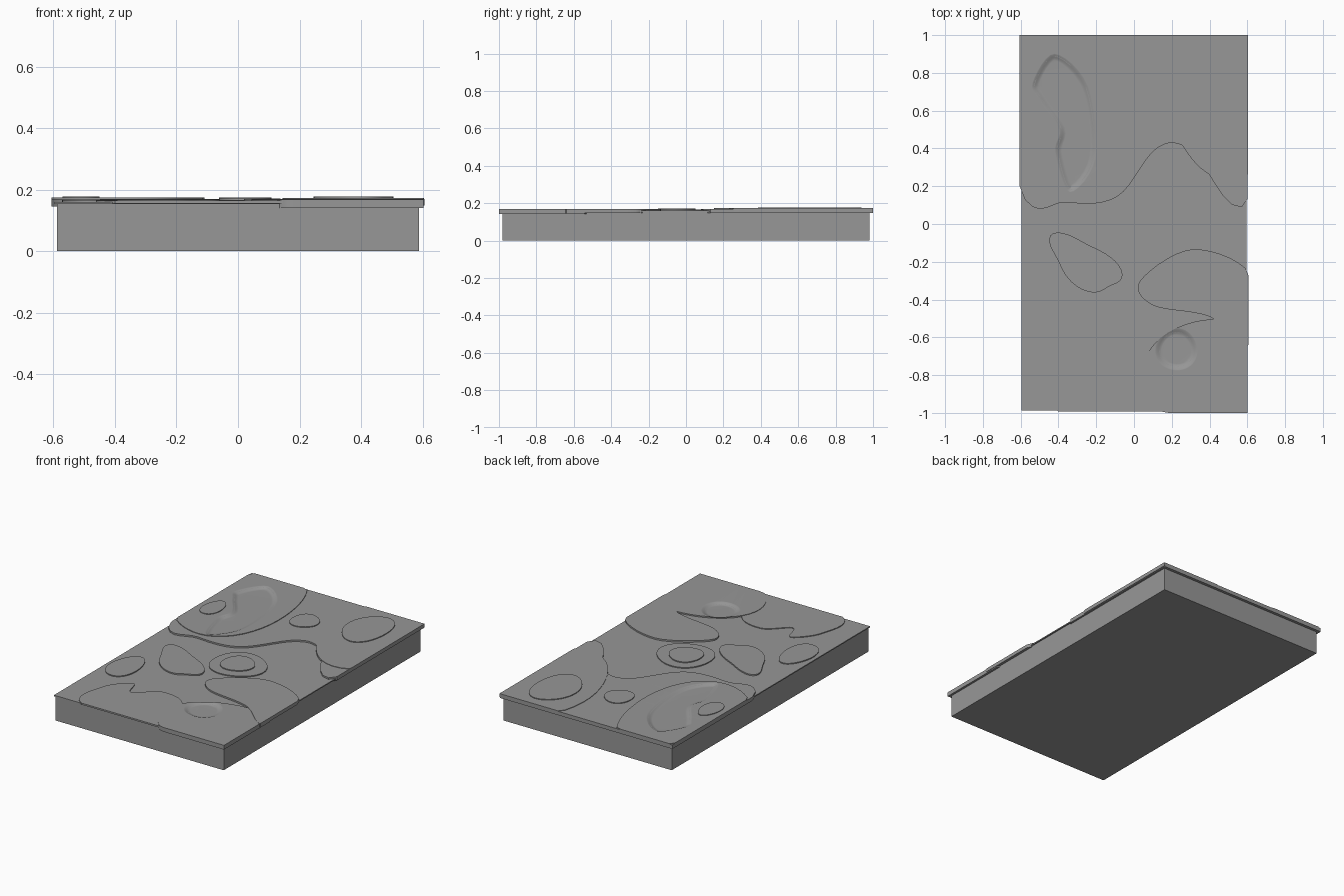
import bpy, bmesh
from math import sin, cos, pi, radians
from mathutils import Vector

if "Cube" in bpy.data.objects:
    bpy.data.objects.remove(bpy.data.objects["Cube"])

stone_mat = bpy.data.materials.new("dark_stone")
stone_mat.diffuse_color = (0.31, 0.31, 0.31, 1)
stone_mat.use_nodes = True
stone_mat.node_tree.nodes["Principled BSDF"].inputs["Base Color"].default_value = stone_mat.diffuse_color


def clip(o, left, right, front):
    """Clamp an outline to the slab rectangle and drop repeated points."""
    out = []
    for p in o:
        q = Vector((max(left, min(right, p.x)), max(front, min(1.0, p.y))))
        if not out or (q - out[-1]).length > 1e-4:
            out.append(q)
    if (out[0] - out[-1]).length < 1e-4:
        out.pop()
    return out


def blob(x, y, rx, ry, turn=0, wobble=0.04, n=44):
    """Slightly irregular ellipse."""
    o = []
    for i in range(n):
        t = 2 * pi * i / n
        r = 1 + wobble * cos(3 * t + x * 9)
        u, v, a = rx * r * cos(t), ry * r * sin(t), radians(turn)
        o.append(Vector((x + u * cos(a) - v * sin(a), y + u * sin(a) + v * cos(a))))
    return o


def spline(pts, n=7):
    """Closed smooth curve through the points."""
    o, m = [], len(pts)
    for i in range(m):
        a, b, c, d = [Vector(pts[(i + k) % m]) for k in (-1, 0, 1, 2)]
        for s in range(n):
            t = s / n
            o.append(0.5 * (2 * b + (c - a) * t + (2 * a - 5 * b + 4 * c - d) * t * t
                            + (3 * b - a - 3 * c + d) * t ** 3))
    return o


def inset(o, d):
    """Move each point of an outline inward by d."""
    sgn = 1 if sum(o[i - 1].cross(o[i]) for i in range(len(o))) > 0 else -1
    res = []
    for i, p in enumerate(o):
        t = (o[(i + 1) % len(o)] - o[i - 1]).normalized()
        res.append(p + sgn * d * Vector((-t.y, t.x)))
    return res


def loft(name, loops):
    """Solid through stacked loops of (outline, z), capped at both ends."""
    bm = bmesh.new()
    rings = [[bm.verts.new((p.x, p.y, z)) for p in o] for o, z in loops]
    n = len(rings[0])
    for lo, hi in zip(rings, rings[1:]):
        for i in range(n):
            j = (i + 1) % n
            bm.faces.new((lo[i], lo[j], hi[j], hi[i]))
    bm.faces.new(rings[0][::-1])
    bm.faces.new(rings[-1])
    bmesh.ops.triangulate(bm, faces=[f for f in bm.faces if len(f.verts) > 4])
    bmesh.ops.recalc_face_normals(bm, faces=bm.faces)
    me = bpy.data.meshes.new(name)
    bm.to_mesh(me)
    bm.free()
    me.materials.append(stone_mat)
    ob = bpy.data.objects.new(name, me)
    bpy.context.collection.objects.link(ob)
    return ob


def plate(name, o, z0, z1, left=-0.605, right=0.6, front=-1.0):
    o = clip(o, left, right, front)
    return loft(name, [(o, z0), (o, z1)])


def box(name, hx, hy, z0, z1):
    o = [Vector((hx * a, hy * b)) for a, b in ((-1, -1), (1, -1), (1, 1), (-1, 1))]
    return loft(name, [(o, z0), (o, z1)])


# Slab body and thin lip
slab = [box("slab_body", 0.588, 0.982, 0, 0.155),
        box("slab_lip", 0.596, 0.987, 0.153, 0.160)]

# Wide plates with winding edges that run off the slab
back_edge = [(-.62, .2), (-.36, .115), (-.09, .144), (.12, .4), (.3, .395), (.62, .13),
             (1, 1.4), (-1, 1.4)]
front_edge = [(-.4, -1), (-.43, -.75), (-.31, -.6), (-.25, -.71), (-.1, -.6), (.1, -.7),
              (.2, -1.2)]
right_edge = [(.62, -.27), (.31, -.134), (.033, -.3), (.1, -.43), (.4, -.49), (.62, -.64)]
slab += [
    plate("back_plate", spline(back_edge), .146, .170),
    plate("front_plate", spline(front_edge), .155, .165, front=-.993),
    plate("right_plate", spline(right_edge), .148, .170, right=.605),
    plate("upper_left_plate", blob(-.42, .62, .32, .48), .15, .174),
    plate("upper_right_plate", blob(.5, .75, .35, .5), .15, .173, right=.604),
    plate("corner_plate", blob(.42, -.8, .37, .3, 0, .02), .141, .168, right=.602),
    plate("middle_plate", blob(.04, -.05, .17, .16), .155, .166),
]

# Small raised stones
stones = [
    plate("back_right_stone", blob(.38, .75, .13, .19), .155, .178),
    plate("back_middle_stone", blob(.02, .64, .085, .09), .155, .175),
    plate("back_left_stone", blob(-.51, .48, .06, .1), .155, .178),
    plate("left_stone", blob(-.48, -.44, .09, .15), .155, .166),
    plate("kidney_stone", blob(-.26, -.21, .21, .11, -35, .14), .155, .168),
    plate("middle_stone", blob(.035, -.05, .1, .1), .155, .172),
]

# Shallow rounded hollows: a round one and a long ear-shaped one
ear = [(-.54, .75), (-.42, .905), (-.24, .73), (-.2, .35), (-.34, .165), (-.42, .38),
       (-.4, .5), (-.5, .65)]
for o, top in ((blob(.225, -.665, .115, .115, 0, .02), .168), (spline(ear, 6), .174)):
    depth = 0.012
    steps = [(0, .2), (0, top + .0005)]
    for k in range(1, 7):
        s = k / 6
        steps.append((.038 * s, top - depth * s * s * (3 - 2 * s)))
    cutter = loft("hollow_cutter", [(inset(o, d), z) for d, z in steps[::-1]])
    cutter.hide_render = True
    for ob in slab:
        mod = ob.modifiers.new("hollow", 'BOOLEAN')
        mod.operation = 'DIFFERENCE'
        mod.solver = 'EXACT'
        mod.object = cutter
        bpy.context.view_layer.objects.active = ob
        bpy.ops.object.modifier_apply(modifier="hollow")
    bpy.data.objects.remove(cutter)

# Smooth the curved walls, keep plate edges crisp and tops flat
bpy.ops.object.select_all(action='DESELECT')
for ob in slab + stones:
    ob.select_set(True)
bpy.context.view_layer.objects.active = slab[0]
bpy.ops.object.shade_smooth_by_angle(angle=0.6)
for ob in slab:
    mod = ob.modifiers.new("flat_tops", 'WEIGHTED_NORMAL')
    mod.weight = 100
    mod.keep_sharp = True
    mod.use_face_influence = False
